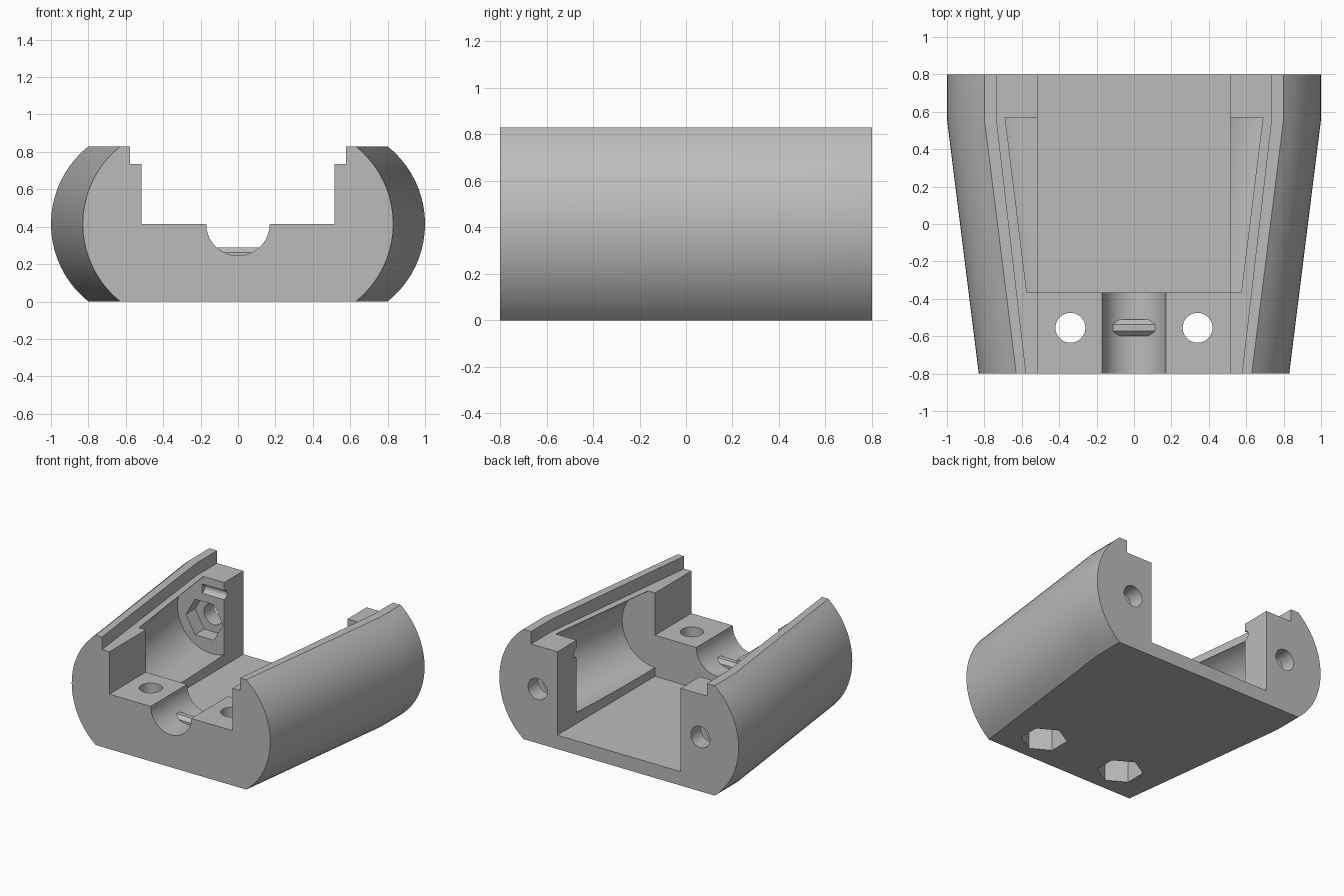
import bpy, bmesh, math
from mathutils import Matrix

if "Cube" in bpy.data.objects:
    bpy.data.objects.remove(bpy.data.objects["Cube"])

BACK, FRONT, KNEE, TAPER = 0.8, -0.8, 0.56, 0.17

grey = bpy.data.materials.new("plain_grey")
grey.use_nodes = True
grey.diffuse_color = (0.5, 0.5, 0.5, 1)
grey.node_tree.nodes["Principled BSDF"].inputs["Base Color"].default_value = (0.5, 0.5, 0.5, 1)


def shift(y):
    """Inward shift of the sides, growing from the knee to the front."""
    return TAPER * max(0, KNEE - y) / (KNEE - FRONT)


def finish(bm, name):
    bmesh.ops.recalc_face_normals(bm, faces=bm.faces)
    mesh = bpy.data.meshes.new(name)
    bm.to_mesh(mesh)
    bm.free()
    mesh.materials.append(grey)
    obj = bpy.data.objects.new(name, mesh)
    bpy.context.collection.objects.link(obj)
    return obj


def loft(name, section, stations):
    """Skin a closed (x, z) section, given as a function of y, along y."""
    bm = bmesh.new()
    rings = [[bm.verts.new((x, y, z)) for x, z in section(y)] for y in stations]
    n = len(rings[0])
    for a, b in zip(rings, rings[1:]):
        for i in range(n):
            bm.faces.new((a[i], a[(i + 1) % n], b[(i + 1) % n], b[i]))
    bm.faces.new(rings[0])
    bm.faces.new(rings[-1])
    return finish(bm, name)


def box(name, half_x, y0, y1, z0, z1):
    rect = [(-half_x, z0), (half_x, z0), (half_x, z1), (-half_x, z1)]
    return loft(name, lambda y: rect, (y0, y1))


def rod(name, center, radius, length, axis, sides=32, turn=0):
    bm = bmesh.new()
    m = Matrix.Translation(center)
    if axis == "X":
        m = m @ Matrix.Rotation(math.pi / 2, 4, "Y")
    elif axis == "Y":
        m = m @ Matrix.Rotation(math.pi / 2, 4, "X")
    m = m @ Matrix.Rotation(turn, 4, "Z")
    bmesh.ops.create_cone(bm, cap_ends=True, segments=sides, radius1=radius,
                          radius2=radius, depth=length, matrix=m)
    return finish(bm, name)


def cut(target, cutter):
    cutter.hide_render = True
    mod = target.modifiers.new("cut", "BOOLEAN")
    mod.operation, mod.solver, mod.object = "DIFFERENCE", "EXACT", cutter
    bpy.context.view_layer.objects.active = target
    bpy.ops.object.modifier_apply(modifier=mod.name)
    bpy.data.objects.remove(cutter)


# Outer shell: flat top and bottom, rounded sides
def shell_section(y):
    r, c, mid, steps = 0.53, 0.47, 0.415, 20
    half = math.asin(mid / r)
    side = [(c - shift(y) + r * math.cos(a), mid + mid * math.sin(a) / math.sin(half))
            for a in (half * (2 * i / steps - 1) for i in range(steps + 1))]
    return side + [(-x, z) for x, z in reversed(side)]


shell = loft("lower_shell", shell_section, (FRONT, KNEE, BACK))


# Rim ledge following the taper
def ledge_section(y):
    w = 0.735 - 0.93 * shift(y)
    return [(-w, 0.735), (w, 0.735), (w, 1), (-w, 1)]


cut(shell, loft("ledge_cutter", ledge_section, (FRONT - 0.1, KNEE, BACK + 0.1)))

# Central channel, deeper behind the front block
cut(shell, box("channel_cutter", 0.515, -1, 1, 0.415, 1.1))
cut(shell, box("floor_cutter", 0.515, -0.365, 1, 0.105, 1.2))

# Round cell bays along both sides, open towards the middle
for s in (-1, 1):
    def bay_section(y):
        c, r, mid = 0.62 - shift(y), 0.285, 0.455
        arc = [math.radians(76 - 196 * i / 28) for i in range(29)]
        pts = [(c + r * math.cos(a), mid + r * math.sin(a)) for a in arc]
        pts = pts + [(pts[-1][0], 0.8), (pts[0][0], 0.8)]
        return [(s * x, z) for x, z in pts]

    cut(shell, loft("bay_cutter", bay_section, (-0.365, 0.57)))

    # Screw holes and hexagonal nut pockets in the back posts
    cut(shell, rod("back_hole_cutter", (s * 0.68, 0.7, 0.41), 0.08, 0.5, "Y"))
    cut(shell, rod("back_nut_cutter", (s * 0.68, 0.6, 0.41), 0.155, 0.16, "Y", 6, math.pi / 2))
    # Small rounded groove across each back post
    cut(shell, rod("groove_cutter", (s * 0.6, 0.57, 0.64), 0.035, 0.2, "X", 16))

    # Screw holes and nut pockets in the front block
    cut(shell, rod("front_hole_cutter", (s * 0.34, -0.555, 0.3), 0.08, 1, "Z"))
    cut(shell, rod("front_nut_cutter", (s * 0.34, -0.555, 0.05), 0.16, 0.3, "Z", 6))

# Cable trough in the front block
cut(shell, rod("trough_cutter", (0, -0.6, 0.415), 0.17, 0.6, "Y", 40))

# Cable grip bar across the trough
bar = rod("cable_grip_bar", (0, -0.555, 0.245), 0.047, 0.25, "X", 8, math.pi / 8)

bpy.ops.object.select_all(action="DESELECT")
shell.select_set(True)
bpy.context.view_layer.objects.active = shell
bpy.ops.object.shade_smooth_by_angle(angle=math.radians(25))
